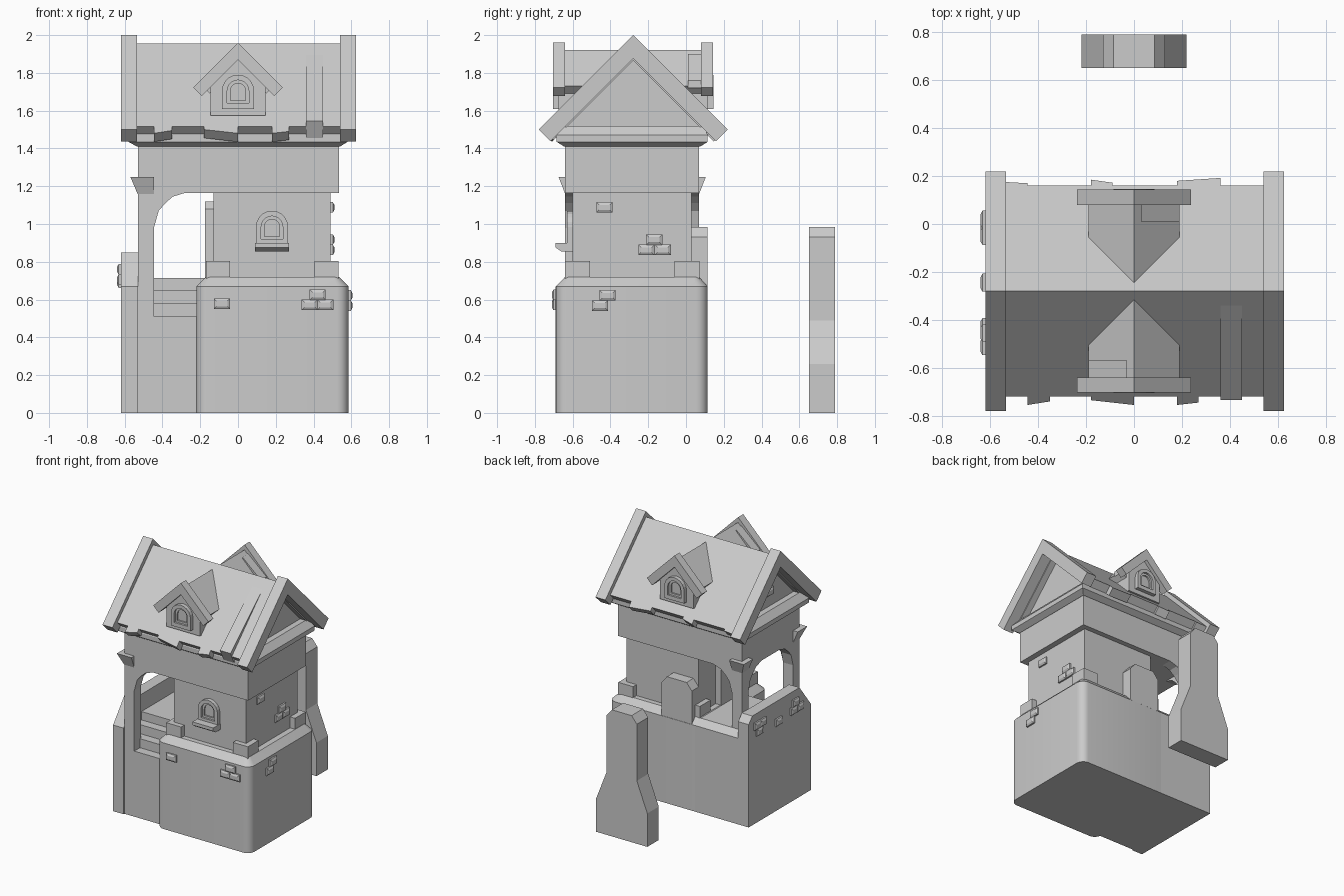
import bpy, bmesh, math

if "Cube" in bpy.data.objects:
    bpy.data.objects.remove(bpy.data.objects["Cube"], do_unlink=True)

stone = bpy.data.materials.new("stone_grey")
stone.use_nodes = True
GREY = (0.6, 0.6, 0.6, 1)
stone.diffuse_color = GREY
stone.node_tree.nodes["Principled BSDF"].inputs["Base Color"].default_value = GREY

MID = -0.28  # ridge line in y


def loft(name, rings, smooth=False):
    """Skin a list of equal-length point rings and cap both ends."""
    bm = bmesh.new()
    loops = [[bm.verts.new(p) for p in ring] for ring in rings]
    for a, b in zip(loops, loops[1:]):
        for i in range(len(a)):
            j = (i + 1) % len(a)
            bm.faces.new((a[i], a[j], b[j], b[i]))
    bm.faces.new(loops[0])
    bm.faces.new(loops[-1])
    bmesh.ops.recalc_face_normals(bm, faces=bm.faces)
    mesh = bpy.data.meshes.new(name)
    bm.to_mesh(mesh)
    bm.free()
    mesh.materials.append(stone)
    obj = bpy.data.objects.new(name, mesh)
    bpy.context.collection.objects.link(obj)
    if smooth:
        bpy.ops.object.select_all(action='DESELECT')
        obj.select_set(True)
        bpy.context.view_layer.objects.active = obj
        bpy.ops.object.shade_smooth_by_angle(angle=math.radians(35))
    return obj


def along_x(name, profile, x0, x1):
    return loft(name, [[(x, y, z) for y, z in profile] for x in (x0, x1)])


def along_y(name, profile, y0, y1):
    return loft(name, [[(x, y, z) for x, z in profile] for y in (y0, y1)])


def rect(x0, x1, y0, y1, z):
    return [(x0, y0, z), (x1, y0, z), (x1, y1, z), (x0, y1, z)]


def box(name, x0, x1, y0, y1, z0, z1):
    return loft(name, [rect(x0, x1, y0, y1, z) for z in (z0, z1)])


def round_rect(x0, x1, y0, y1, z, r, n=6):
    pts = []
    for k, (cx, cy) in enumerate([(x1 - r, y1 - r), (x0 + r, y1 - r),
                                  (x0 + r, y0 + r), (x1 - r, y0 + r)]):
        for i in range(n + 1):
            a = math.pi / 2 * (k + i / n)
            pts.append((cx + r * math.cos(a), cy + r * math.sin(a), z))
    return pts


def arch(cx, r, z0, spring, n=10):
    pts = [(cx - r, z0), (cx + r, z0)]
    return pts + [(cx + r * math.cos(math.pi * i / n),
                   spring + r * math.sin(math.pi * i / n)) for i in range(n + 1)]


def window(name, cx, z0, spring, wall, out):
    """Arched frame stepping in to a sunken pane; out is the facing direction in y."""
    steps = [(0.085, 0, 0), (0.085, 0, 0.03), (0.057, 0.03, 0.03),
             (0.057, 0.03, 0.015), (0.04, 0.045, 0.015), (0.04, 0.045, 0.003)]
    loft(name, [[(x, wall + out * d, z) for x, z in arch(cx, r, z0 + lift, spring)]
                for r, lift, d in steps])


def brick(axis, wall, out, a, z, w=0.085, h=0.055):
    """Bevelled stone on a wall; a is its centre along the wall."""
    rings = []
    for d, inset in ((-0.02, 0), (0.012, 0), (0.02, 0.014)):
        hw, hh, p = w / 2 - inset, h / 2 - inset, wall + out * d
        flat = [(a - hw, z - hh), (a + hw, z - hh), (a + hw, z + hh), (a - hw, z + hh)]
        rings.append([(p, u, v) if axis == 'x' else (u, p, v) for u, v in flat])
    loft("wall_stone", rings)


# Base: rounded main block, stair block and side wall
loft("main_base", [round_rect(-0.22, 0.585, -0.69, 0.115, 0, 0.06),
                   round_rect(-0.22, 0.585, -0.69, 0.115, 0.67, 0.06),
                   round_rect(-0.17, 0.535, -0.64, 0.07, 0.72, 0.03)], True)
along_x("stair_block", [(-0.64, 0), (-0.64, 0.51), (-0.57, 0.51), (-0.57, 0.58),
                        (-0.50, 0.58), (-0.50, 0.65), (-0.43, 0.65), (-0.43, 0.715),
                        (0.07, 0.715), (0.115, 0.67), (0.115, 0)], -0.55, -0.16)
along_x("side_wall", [(-0.65, 0), (-0.65, 0.67), (-0.51, 0.85), (0.07, 0.85),
                      (0.115, 0.8), (0.115, 0)], -0.62, -0.53)

# Two matching flared slabs: one set into the base, one standing behind
slab = [(-0.22, 0), (-0.22, 0.26), (-0.13, 0.49), (-0.13, 0.93), (-0.085, 0.985)]
slab += [(-x, z) for x, z in reversed(slab)]
along_y("standing_slab", slab, 0.65, 0.79)
along_y("back_slab", [p for p in slab if p[1] > 0.4], -0.025, 0.114)

# Tower, corner stones and side door
box("tower", -0.13, 0.49, -0.60, 0.03, 0.7, 1.17)
for x in (-0.17, 0.405):
    for y in (-0.64, -0.06):
        box("corner_stone", x, x + 0.128, y, y + 0.132, 0.7, 0.805)
along_x("side_door", [(-0.40, 0.7), (-0.40, 1.08), (-0.36, 1.12), (-0.22, 1.12),
                      (-0.18, 1.08), (-0.18, 0.7)], -0.175, -0.12)

# Overhanging upper storey and cornice
box("upper_storey", -0.53, 0.535, -0.64, 0.07, 1.165, 1.42)
loft("cornice", [rect(-0.535, 0.54, -0.645, 0.075, 1.41),
                 rect(-0.58, 0.58, -0.685, 0.115, 1.435),
                 rect(-0.58, 0.58, -0.685, 0.115, 1.47),
                 rect(-0.535, 0.535, -0.655, 0.095, 1.52)])

# Porch posts with curved braces and flared capitals, front and back
curve = [(0, 0.98), (0.025, 1.07), (0.06, 1.11), (0.1, 1.145), (0.175, 1.168), (0, 1.168)]
for s in (-1, 1):
    outer = MID - 0.005 + s * 0.355
    inner = outer - s * 0.08
    box("porch_post", -0.53, -0.445, outer, inner, 0.5, 1.17)
    along_y("front_brace", [(-0.445 + a, z) for a, z in curve], outer, inner)
    along_x("side_brace", [(inner - s * a, z) for a, z in curve], -0.53, -0.445)
    loft("post_capital", [rect(-0.532, -0.445, outer, inner, 1.16),
                          rect(-0.57, -0.445, outer + s * 0.035, inner, 1.25)])

# Gable infill and barge boards
along_x("gable", [(MID - 0.4, 1.48), (MID, 1.88), (MID + 0.4, 1.48)], -0.49, 0.49)
barge = [(0, 2.0), (0.5, 1.5), (0.438, 1.438), (0, 1.876)]
for x0, x1 in ((-0.62, -0.535), (0.54, 0.625)):
    for s in (-1, 1):
        along_x("barge_board", [(MID + s * d, z) for d, z in barge], x0, x1)


# Roof built from strips with uneven lower ends
def roof_strip(s, x0, x1, d0, d1, lift=0):
    rings = []
    for x, d in ((x0, d0), (x1, d1)):
        prof = [(0, 1.955), (0.06, 1.895), (d, 1.955 - d + lift),
                (d - 0.045, 1.91 - d), (0, 1.865)]
        rings.append([(x, MID + s * u, z) for u, z in prof])
    loft("roof_strip", rings)


E = 0.44
front = [(-0.445, E, E), (-0.35, 0.475, 0.46), (-0.18, E, E), (0, 0.455, 0.475),
         (0.18, E, E), (0.27, 0.475, 0.465), (0.36, E, E), (0.45, 0.455, 0.455, 0.045),
         (0.54, E, E)]
back = [(-0.445, 0.455, 0.45), (-0.18, E, E), (-0.09, 0.465, 0.452), (0.18, E, E),
        (0.36, 0.46, 0.472), (0.54, E, E)]
for s, strips in ((-1, front), (1, back)):
    left = -0.535
    for right, *rest in strips:
        roof_strip(s, left, right, *rest)
        left = right

# Dormers on both slopes
chevron = [(0, 1.92), (0.19, 1.73), (0.15, 1.69), (0, 1.84)]
trim = [(0, 1.96), (0.237, 1.723), (0.192, 1.678), (0, 1.87)]
for s in (-1, 1):
    def at(d):
        return MID + s * d
    for m in (-1, 1):
        along_y("dormer_roof", [(m * x, z) for x, z in chevron], at(0.02), at(0.37))
        along_y("dormer_trim", [(m * x, z) for x, z in trim], at(0.36), at(0.423))
    along_y("dormer_body", [(-0.145, 1.575), (0.145, 1.575), (0.145, 1.73),
                            (0, 1.875), (-0.145, 1.73)], at(0.1), at(0.395))
    along_y("dormer_tile", [(s * x, z) for x, z in
                            ((0.03, 1.9), (0.19, 1.76), (0.19, 1.72), (0.03, 1.87))],
            at(0.29), at(0.36))
    window("dormer_window", 0, 1.61, 1.705, at(0.395), s)

# Front window and sill
window("front_window", 0.18, 0.89, 0.985, -0.60, -1)
along_x("window_sill", [(-0.59, 0.855), (-0.66, 0.855), (-0.69, 0.875),
                        (-0.69, 0.9), (-0.59, 0.9)], 0.09, 0.27)

# Scattered wall stones
for a, z in ((-0.085, 0.578), (0.422, 0.625), (0.38, 0.572), (0.462, 0.572)):
    brick('y', -0.69, -1, a, z)
for a, z in ((-0.415, 0.622), (-0.455, 0.568)):
    brick('x', 0.585, 1, a, z)
for a, z in ((-0.432, 1.088), (-0.168, 0.917), (-0.21, 0.863), (-0.123, 0.863)):
    brick('x', 0.49, 1, a, z)
for a, z in ((0.018, 0.76), (-0.05, 0.76), (-0.01, 0.705), (-0.245, 0.69),
             (-0.455, 0.76), (-0.51, 0.705), (-0.43, 0.705)):
    brick('x', -0.62, -1, a, z, 0.075)
for a, z in ((-0.28, 1.69), (-0.32, 1.635), (-0.235, 1.635)):
    brick('x', -0.49, -1, a, z)
